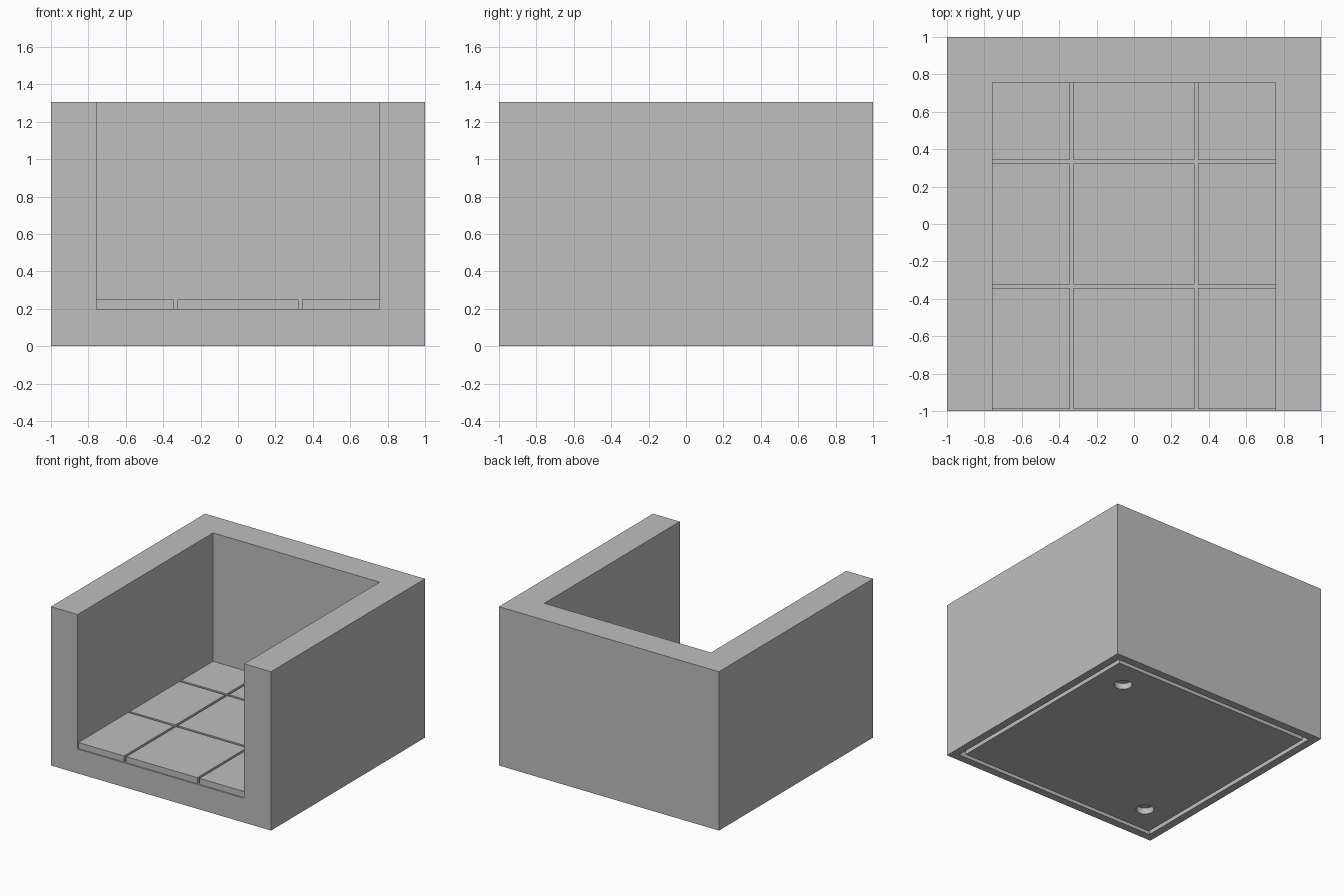
import bpy

default = bpy.data.objects.get("Cube")
if default:
    bpy.data.objects.remove(default, do_unlink=True)

# One plain stone colour
stone = bpy.data.materials.new("stone_grey")
stone.use_nodes = True
grey = (0.52, 0.52, 0.52, 1)
stone.diffuse_color = grey
stone.node_tree.nodes["Principled BSDF"].inputs["Base Color"].default_value = grey

HEIGHT = 1.305
FLOOR = 0.2
TILE_TOP = 0.25
INNER = 0.757      # inner wall faces
RECESS = 0.05      # depth of the cuts underneath


def box(name, x, y, z):
    """Box from (min, max) pairs."""
    spans = (x, y, z)
    bpy.ops.mesh.primitive_cube_add(size=1, location=[(a + b) / 2 for a, b in spans])
    ob = bpy.context.object
    ob.name = name
    ob.scale = [b - a for a, b in spans]
    bpy.ops.object.transform_apply(location=True, rotation=True, scale=True)
    ob.data.materials.append(stone)
    return ob


def cut(target, cutter):
    """Subtract the cutter from the target and discard it."""
    mod = target.modifiers.new("cut", "BOOLEAN")
    mod.operation = "DIFFERENCE"
    mod.solver = "EXACT"
    mod.object = cutter
    bpy.ops.object.select_all(action="DESELECT")
    bpy.context.view_layer.objects.active = target
    target.select_set(True)
    bpy.ops.object.modifier_apply(modifier=mod.name)
    bpy.data.objects.remove(cutter, do_unlink=True)


def square(name, half, z):
    return box(name, (-half, half), (-half, half), z)


# Walls and base, open at the front and top
body = square("walls_and_base", 1, (0, HEIGHT))
cut(body, box("room_cutter", (-INNER, INNER), (-1.2, INNER), (FLOOR, HEIGHT + 0.2)))

# Square groove around the underside
groove = square("groove_cutter", 0.935, (-0.1, RECESS))
cut(groove, square("groove_core", 0.9, (-0.2, 0.2)))
cut(body, groove)

# Two round sockets on a diagonal of the underside
for side in (-1, 1):
    bpy.ops.mesh.primitive_cylinder_add(vertices=32, radius=0.067, depth=2 * RECESS,
                                        location=(side * 0.667, side * 0.667, 0))
    cut(body, bpy.context.object)

# Paving tiles, three by three with narrow gaps
columns = {"right": (-INNER, -0.343), "middle": (-0.323, 0.323), "left": (0.343, INNER)}
rows = {"front": (-0.99, -0.343), "centre": (-0.323, 0.323), "back": (0.343, INNER)}
for row, y in rows.items():
    for column, x in columns.items():
        box(f"floor_tile_{row}_{column}", x, y, (FLOOR, TILE_TOP))
